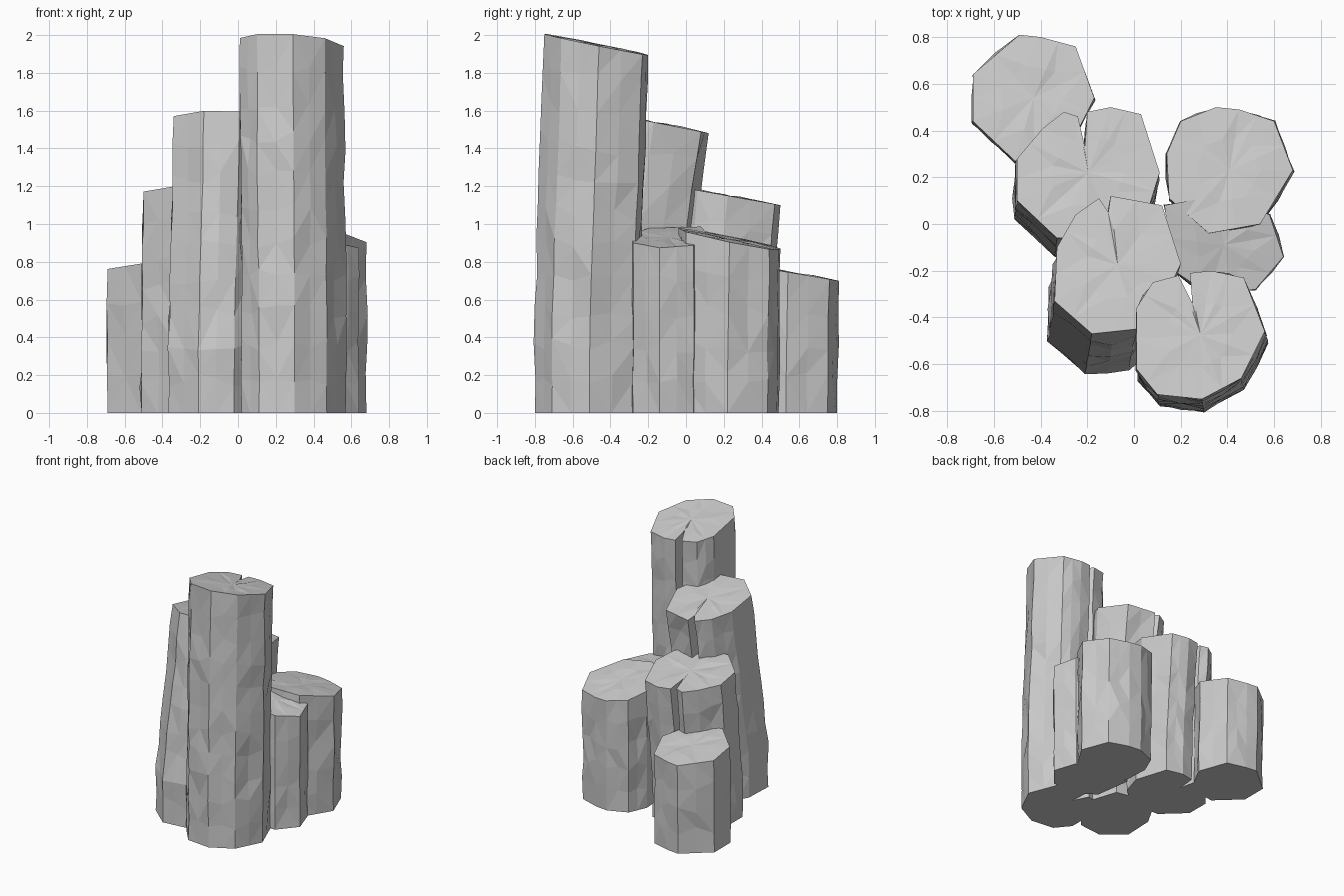
import bpy
import bmesh
import random
from mathutils import Vector

cube = bpy.data.objects.get("Cube")
if cube:
    bpy.data.objects.remove(cube, do_unlink=True)

# One plain stone colour
stone = bpy.data.materials.new("grey_stone")
stone.use_nodes = True
colour = (0.6, 0.6, 0.6, 1)
stone.diffuse_color = colour
stone.node_tree.nodes["Principled BSDF"].inputs["Base Color"].default_value = colour


def with_midpoints(outline):
    """Add a point in the middle of every long side."""
    points = []
    for index, point in enumerate(outline):
        following = outline[(index + 1) % len(outline)]
        points.append((point, True))
        if (following - point).length > 0.12:
            points.append(((point + following) / 2, False))
    return points


def stone_column(name, outline, height, slope, lean, seed):
    """Broken prism: the outline is the rim, lean moves and flares the foot.
    height is the top's level at the outline's centre, slope its tilt in x and y."""
    rng = random.Random(seed)
    outline = [Vector(p) for p in outline]
    low = Vector((min(p.x for p in outline), min(p.y for p in outline)))
    high = Vector((max(p.x for p in outline), max(p.y for p in outline)))
    centre = (low + high) / 2
    points = with_midpoints(outline)
    slope = Vector(slope)
    lean = Vector(lean)

    def top_level(p):
        return height + slope.dot(p - centre)

    bm = bmesh.new()
    layers = max(4, round(height / 0.17))
    rings = []
    for layer in range(layers + 1):
        t = layer / layers
        drop = min(1, (1 - t) * 1.3)
        inner = 0 < layer < layers
        ring = []
        for p, corner in points:
            q = p + lean * drop
            out = (p - centre).normalized()
            wobble = rng.uniform(-1, 1) * (0.007 if corner else 0.012)
            if inner:
                q = q + out * wobble
            z = top_level(p) * t
            if inner:
                z += rng.uniform(-1, 1) * 0.035
            ring.append(bm.verts.new((q.x, q.y, z)))
        rings.append(ring)

    # Faceted sides
    count = len(points)
    for lower, upper in zip(rings, rings[1:]):
        for i in range(count):
            j = (i + 1) % count
            bm.faces.new((lower[i], lower[j], upper[j], upper[i]))

    # Gently creased broken top
    crown = []
    for p, corner in points:
        q = centre.lerp(p, 0.5)
        crown.append(bm.verts.new((q.x, q.y, top_level(q) + rng.uniform(-0.006, 0.008))))
    hub = bm.verts.new((centre.x, centre.y, height))
    for i in range(count):
        j = (i + 1) % count
        bm.faces.new((rings[-1][i], rings[-1][j], crown[j], crown[i]))
        bm.faces.new((crown[i], crown[j], hub))
    bm.faces.new(list(reversed(rings[0])))

    side_faces = [f for f in bm.faces if len(f.verts) == 4]
    bmesh.ops.triangulate(bm, faces=side_faces)
    bmesh.ops.recalc_face_normals(bm, faces=bm.faces[:])
    mesh = bpy.data.meshes.new(name)
    bm.to_mesh(mesh)
    bm.free()
    mesh.materials.append(stone)
    bpy.context.collection.objects.link(bpy.data.objects.new(name, mesh))


# Tall front column, with a crack at the back
stone_column("tallest_column",
             [(.01, -.62), (.1, -.73), (.29, -.75), (.46, -.66), (.56, -.46), (.47, -.23),
              (.33, -.2), (.24, -.21), (.25, -.34), (.19, -.22), (.08, -.25), (.01, -.36)],
             1.95, (-.02, -.2), (.01, -.05), 1)

# Second column, leaning back over its foot
stone_column("second_column",
             [(-.34, -.33), (-.18, -.47), (.01, -.45), (.13, -.32), (.2, -.17), (.12, .08),
              (-.1, .12), (-.11, .05), (-.15, .11), (-.25, .04), (-.33, -.1)],
             1.54, (0, -.2), (-.03, -.17), 2)

# Middle column, cracked at the back
stone_column("middle_column",
             [(-.5, .1), (-.33, -.06), (-.08, -.06), (.06, .06), (.11, .22), (.03, .47),
              (-.1, .5), (-.2, .48), (-.21, .33), (-.24, .46), (-.3, .48), (-.39, .41), (-.5, .28)],
             1.15, (0, -.18), (-.01, -.08), 3)

# Short back column
stone_column("short_back_column",
             [(-.69, .44), (-.51, .27), (-.34, .3), (-.24, .4), (-.17, .54), (-.25, .76),
              (-.4, .8), (-.49, .81), (-.69, .64)],
             .745, (0, -.17), (0, -.01), 4)

# Wide side column
stone_column("wide_side_column",
             [(.15, .11), (.32, -.04), (.54, 0), (.68, .23), (.6, .44), (.45, .49),
              (.35, .5), (.2, .44), (.14, .3)],
             .92, (-.06, -.2), (0, -.01), 5)

# Narrow side column between its neighbours
stone_column("narrow_side_column",
             [(.13, .08), (.17, -.2), (.32, -.3), (.52, -.28), (.64, -.14), (.58, .04),
              (.35, .12)],
             .93, (-.22, 0), (0, 0), 6)
